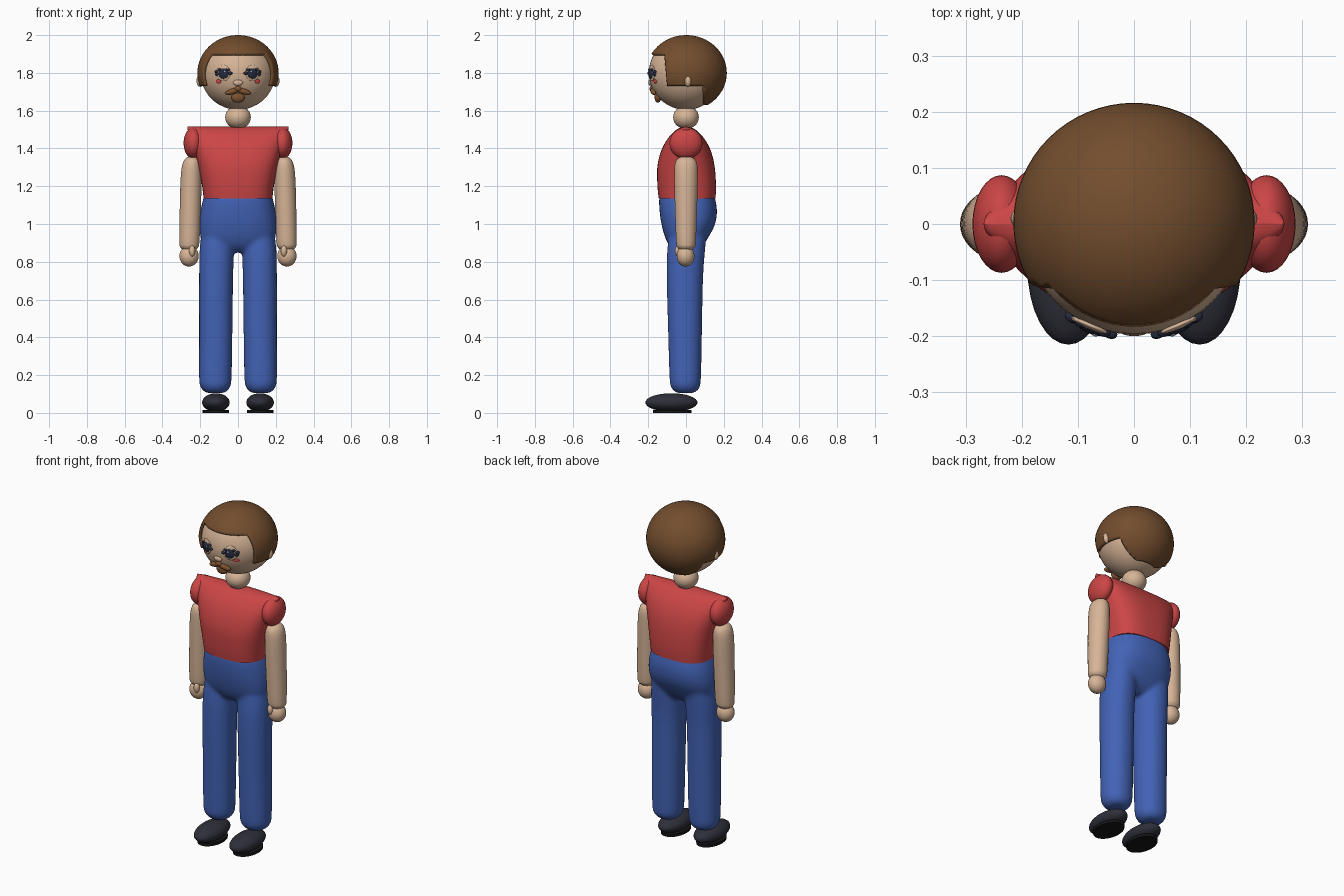
import bpy, bmesh, math
from mathutils import Matrix, Vector

cube = bpy.data.objects.get("Cube")
if cube:
    bpy.data.objects.remove(cube, do_unlink=True)


def material(name, r, g, b):
    m = bpy.data.materials.new(name)
    m.use_nodes = True
    m.diffuse_color = (r, g, b, 1)
    bsdf = m.node_tree.nodes["Principled BSDF"]
    bsdf.inputs["Base Color"].default_value = (r, g, b, 1)
    bsdf.inputs["Roughness"].default_value = 0.7
    return m


SKIN = material("skin", 0.68, 0.46, 0.31)
HAIR = material("brown hair", 0.17, 0.075, 0.027)
BEARD = material("beard brown", 0.22, 0.09, 0.03)
RED = material("shirt red", 0.60, 0.06, 0.06)
BLUE = material("trouser blue", 0.055, 0.125, 0.47)
SHOE = material("shoe charcoal", 0.028, 0.028, 0.042)
SOLE = material("sole black", 0.008, 0.008, 0.008)
IRIS = material("eye navy", 0.02, 0.025, 0.05)
GLINT = material("eye glint", 0.35, 0.4, 0.5)


def finish(name, bm, mat, angle=50):
    bmesh.ops.recalc_face_normals(bm, faces=bm.faces)
    mesh = bpy.data.meshes.new(name)
    bm.to_mesh(mesh)
    bm.free()
    mesh.materials.append(mat)
    mesh.polygons.foreach_set("use_smooth", [True] * len(mesh.polygons))
    mesh.set_sharp_from_angle(angle=math.radians(angle))
    ob = bpy.data.objects.new(name, mesh)
    bpy.context.collection.objects.link(ob)
    return ob


def ball(loc, size, rot=(0, 0, 0), seg=32):
    """Ellipsoid in a fresh bmesh; rot is (tilt about y, turn about z)."""
    bm = bmesh.new()
    bmesh.ops.create_uvsphere(bm, u_segments=seg, v_segments=seg // 2, radius=1)
    turn = Matrix.Rotation(rot[1], 4, 'Z') @ Matrix.Rotation(rot[0], 4, 'Y')
    bm.transform(Matrix.Translation(loc) @ turn @ Matrix.Diagonal((*size, 1)))
    return bm


def ellipsoid(name, loc, size, mat, rot=(0, 0), seg=32):
    return finish(name, ball(loc, size, rot, seg), mat)


def spline(rows, steps=4):
    """Smoothly interpolate rows of section values."""
    pts = [Vector(r) for r in rows]
    pts = [pts[0]] + pts + [pts[-1]]
    out = []
    for a, b, c, d in zip(pts, pts[1:], pts[2:], pts[3:]):
        for i in range(steps):
            t = i / steps
            out.append(b + 0.5 * t * ((c - a) + t * ((2*a - 5*b + 4*c - d)
                       + t * (3*b - a - 3*c + d))))
    return out + [pts[-1]]


def loft(bm, rows, power=2.0, seg=40, side=1):
    """Stack of superellipse rings: z, centre x, centre y, half x, half y."""
    rings = []
    for z, cx, cy, hx, hy in spline(rows):
        ring = []
        for i in range(seg):
            a = math.tau * i / seg
            c, s = math.cos(a), math.sin(a)
            x = math.copysign(abs(c) ** (2 / power), c) * max(hx, 0.001)
            y = math.copysign(abs(s) ** (2 / power), s) * max(hy, 0.001)
            ring.append(bm.verts.new((side * (cx + x), cy + y, z)))
        rings.append(ring)
    for lo, hi in zip(rings, rings[1:]):
        for i in range(seg):
            j = (i + 1) % seg
            bm.faces.new((lo[i], lo[j], hi[j], hi[i]))
    bm.faces.new(rings[0])
    bm.faces.new(rings[-1])


# Head, neck and hair cap with a stepped hairline
HEAD = Vector((0, 0, 1.8))
ellipsoid("head", HEAD, (0.198, 0.197, 0.195), SKIN, seg=48)
ellipsoid("neck", (0, 0, 1.565), (0.068, 0.068, 0.062), SKIN)

bm = ball((0, 0.002, 1.8), (0.215, 0.214, 0.2), seg=64)
for point, normal in (((0, 0, 1.9), (0, 0, 1)), ((0, 0, 1.73), (0, 0, 1)),
                      ((0, 0, 1.63), (0, 0, 1)), ((0, -0.1, 1.73), (0, 1, 0.09)),
                      ((0, 0.095, 1.7), (0, 1, 0))):
    bmesh.ops.bisect_plane(bm, geom=bm.verts[:] + bm.edges[:] + bm.faces[:],
                           plane_co=point, plane_no=normal)


def bare(f):
    c = f.calc_center_median()
    front = c.y + 0.1 + 0.09 * (c.z - 1.73) < 0
    return (c.z < 1.9 and front) or (c.z < 1.73 and c.y < 0.095) or c.z < 1.63


bmesh.ops.delete(bm, geom=[f for f in bm.faces if bare(f)], context='FACES')
hair = finish("hair", bm, HAIR)
shell = hair.modifiers.new("thickness", 'SOLIDIFY')
shell.thickness, shell.offset = 0.02, -1

# Shirt body, narrowing to a ridge across the shoulders
bm = bmesh.new()
loft(bm, [(1.135, 0, 0.006, 0.182, 0.15), (1.2, 0, 0.004, 0.19, 0.155),
          (1.3, 0, 0, 0.208, 0.152), (1.38, 0, 0, 0.228, 0.134),
          (1.44, 0, 0, 0.247, 0.105), (1.485, 0, 0, 0.262, 0.068),
          (1.508, 0, 0, 0.268, 0.035), (1.516, 0, 0, 0.266, 0.002)], 2.8, 64)
finish("shirt", bm, RED)

# Trousers: hips and both legs fused into one soft skin
bm = bmesh.new()
loft(bm, [(0.85, 0, 0, 0.11, 0.05), (0.88, 0, 0, 0.165, 0.085),
          (0.93, 0, 0.004, 0.197, 0.115), (1.0, 0, 0.012, 0.204, 0.142),
          (1.07, 0, 0.012, 0.198, 0.152), (1.135, 0, 0.006, 0.184, 0.148),
          (1.16, 0, 0.006, 0.172, 0.138)], 2.4, 56)
for side in (1, -1):
    loft(bm, [(0.104, 0.12, -0.003, 0.03, 0.03), (0.112, 0.12, -0.003, 0.058, 0.056),
              (0.135, 0.12, -0.003, 0.077, 0.075), (0.18, 0.12, -0.004, 0.086, 0.083),
              (0.4, 0.118, -0.005, 0.088, 0.089), (0.7, 0.116, -0.006, 0.09, 0.096),
              (0.85, 0.113, 0, 0.091, 0.1), (0.95, 0.108, 0.01, 0.085, 0.1)],
         2.15, 40, side)
trousers = finish("trousers", bm, BLUE)
fuse = trousers.modifiers.new("fuse", 'REMESH')
fuse.mode, fuse.voxel_size, fuse.use_smooth_shade = 'VOXEL', 0.01, True
soften = trousers.modifiers.new("soften", 'SMOOTH')
soften.factor, soften.iterations = 0.5, 10


def on_face(x, z, out=0.0):
    """Point on the front of the head, pushed outward a little."""
    dz = (z - HEAD.z) / 0.195
    y = -0.197 * math.sqrt(1 - dz * dz - (x / 0.198) ** 2)
    return Vector((x, y - out, z))


# Paired parts
for side, label in ((1, "left"), (-1, "right")):
    ellipsoid(label + "_sleeve", (side * 0.236, 0, 1.428), (0.052, 0.087, 0.083), RED)
    bm = bmesh.new()
    loft(bm, [(0.862, 0.258, 0, 0.03, 0.03), (0.875, 0.258, 0, 0.046, 0.044),
              (0.91, 0.257, 0, 0.053, 0.052), (1.1, 0.252, 0, 0.056, 0.059),
              (1.25, 0.248, 0, 0.055, 0.062), (1.32, 0.245, 0, 0.048, 0.058),
              (1.35, 0.243, 0, 0.03, 0.038), (1.358, 0.243, 0, 0.002, 0.002)],
         2, 32, side)
    finish(label + "_arm", bm, SKIN)
    ellipsoid(label + "_hand", (side * 0.259, -0.002, 0.83), (0.051, 0.047, 0.055), SKIN)
    ellipsoid(label + "_thumb", (side * 0.243, -0.042, 0.857), (0.017, 0.017, 0.03),
              SKIN, seg=16)
    ellipsoid(label + "_shoe", (side * 0.117, -0.077, 0.055), (0.073, 0.138, 0.049), SHOE)
    bm = bmesh.new()
    loft(bm, [(0, side * 0.117, -0.073, 0.07, 0.103),
              (0.016, side * 0.117, -0.073, 0.07, 0.103)], 2, 32)
    finish(label + "_sole", bm, SOLE)
    ellipsoid(label + "_ear", (side * 0.2, 0.01, 1.758), (0.02, 0.019, 0.032), SKIN, seg=16)

    # Eyes with lashes, cheeks and moustache halves
    turn = side * 0.4
    ellipsoid(label + "_eye_socket", on_face(side * 0.078, 1.799), (0.04, 0.008, 0.043),
              SKIN, (0, turn), 24)
    ellipsoid(label + "_eye", on_face(side * 0.076, 1.797, 0.002), (0.03, 0.012, 0.03),
              IRIS, (0, turn), 24)
    for i, (x, z) in enumerate(((0.043, 1.798), (0.055, 1.816), (0.094, 1.817),
                                (0.11, 1.806), (0.108, 1.792))):
        ellipsoid(f"{label}_lash_{i + 1}", on_face(side * x, z, 0.002),
                  (0.014, 0.01, 0.009), IRIS, (0, turn), 16)
    ellipsoid(label + "_eye_glint", on_face(side * 0.07, 1.807, 0.012),
              (0.006, 0.004, 0.006), GLINT, (0, turn), 12)
    ellipsoid(label + "_cheek", on_face(side * 0.103, 1.755), (0.016, 0.005, 0.011),
              RED, (0, side * 0.55), 16)
    ellipsoid(label + "_moustache", on_face(side * 0.03, 1.702, 0.006),
              (0.042, 0.014, 0.015), BEARD, (side * 0.3, side * 0.18), 20)

# Nose and goatee
ellipsoid("nose", on_face(0, 1.748), (0.026, 0.01, 0.016), SKIN, seg=16)
ellipsoid("moustache_middle", on_face(0, 1.716, 0.004), (0.02, 0.012, 0.015), BEARD, seg=16)
ellipsoid("goatee", on_face(0, 1.672), (0.036, 0.018, 0.03), BEARD, seg=20)
